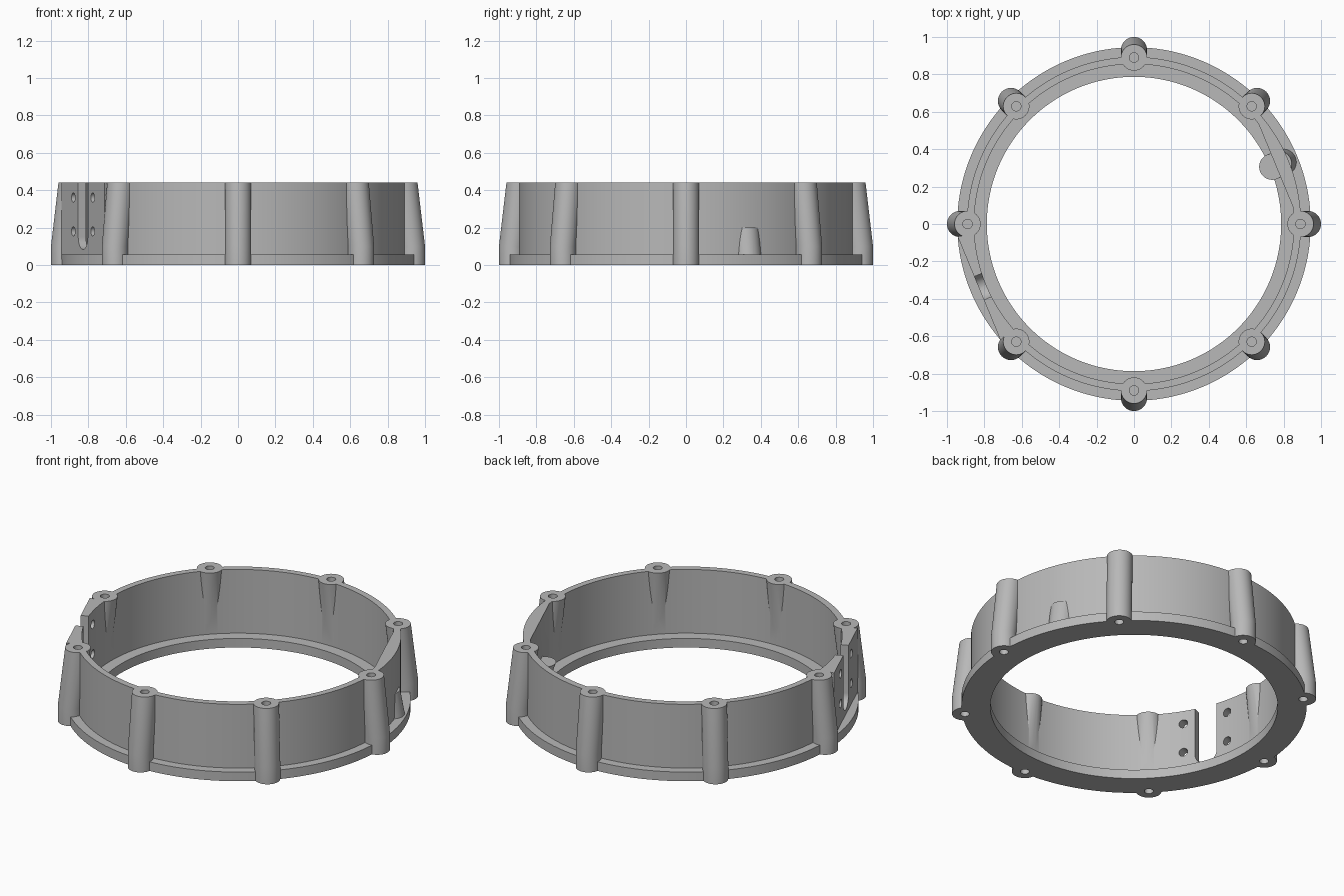
import bpy, bmesh, math
from mathutils import Matrix

if "Cube" in bpy.data.objects:
    bpy.data.objects.remove(bpy.data.objects["Cube"])

HEIGHT, FLANGE = 0.44, 0.055
WALL_IN, WALL_OUT = 0.855, 0.893

grey = bpy.data.materials.new("light grey")
grey.use_nodes = True
colour = (0.48, 0.48, 0.48, 1)
grey.diffuse_color = colour
grey.node_tree.nodes["Principled BSDF"].inputs["Base Color"].default_value = colour


def loft(name, rings, angle=0, closed=False):
    """Skin a list of point rings, turned by angle about z; cap or close the ends."""
    bm = bmesh.new()
    loops = [[bm.verts.new(p) for p in ring] for ring in rings]
    pairs = list(zip(loops, loops[1:]))
    if closed:
        pairs.append((loops[-1], loops[0]))
    else:
        bm.faces.new(loops[0])
        bm.faces.new(loops[-1])
    for a, b in pairs:
        for i in range(len(a)):
            j = (i + 1) % len(a)
            bm.faces.new((a[i], a[j], b[j], b[i]))
    bmesh.ops.recalc_face_normals(bm, faces=bm.faces)
    bm.transform(Matrix.Rotation(math.radians(angle), 4, "Z"))
    mesh = bpy.data.meshes.new(name)
    bm.to_mesh(mesh)
    bm.free()
    mesh.materials.append(grey)
    obj = bpy.data.objects.new(name, mesh)
    bpy.context.collection.objects.link(obj)
    return obj


def circle(n=40):
    return [(math.cos(math.tau * i / n), math.sin(math.tau * i / n)) for i in range(n)]


def post(name, stations, angle):
    """Stack of level circles given as (distance from centre, height, radius)."""
    return loft(name, [[(d + r * c, r * s, z) for c, s in circle()] for d, z, r in stations], angle)


def bore(s, z, r, angle):
    """Radial cutter through the wall."""
    return loft("bore", [[(d, s + r * c, z + r * k) for c, k in circle()] for d in (0.75, 1.05)], angle)


def prism(name, outline, z0, z1, angle):
    return loft(name, [[(x, y, z) for x, y in outline] for z in (z0, z1)], angle)


def arc(r, half, n=16):
    return [(r * math.cos(a), r * math.sin(a))
            for a in (half * (1 - 2 * i / n) for i in range(n + 1))]


def combine(target, tool, operation):
    mod = target.modifiers.new("combine", "BOOLEAN")
    mod.operation, mod.solver, mod.object = operation, "EXACT", tool
    bpy.context.view_layer.objects.active = target
    bpy.ops.object.modifier_apply(modifier=mod.name)
    bpy.data.objects.remove(tool)


# Flange and thin wall, revolved
profile = [(0.787, 0), (0.945, 0), (0.945, FLANGE), (WALL_OUT, FLANGE),
           (WALL_OUT, HEIGHT), (WALL_IN, HEIGHT), (WALL_IN, FLANGE), (0.787, FLANGE)]
body = loft("ring_housing", [[(r * c, r * s, z) for r, z in profile] for c, s in circle(144)],
            closed=True)

# Flat mounting panel on the outside of the wall
half = math.atan2(0.3, 0.897)
panel = prism("mounting_panel", [(0.897, -0.3), (0.897, 0.3)] + arc(0.872, half),
              0.03, HEIGHT, 202.5)
combine(body, panel, "UNION")

# Flat pad on the inside of the wall opposite
half = math.acos(0.82 / 0.87)
pad = prism("inner_pad", arc(0.87, half), 0.03, HEIGHT, 22.5)
combine(body, pad, "UNION")

# Leaning stub passing through the wall at the pad
stub = post("cable_stub", [(0.87, 0.02, 0.07), (0.835, 0.2, 0.072)], 22.5)
combine(body, stub, "UNION")
ledge = post("stub_ledge", [(0.86, 0.02, 0.07), (0.8, 0.2, 0.07)], 22.5)
combine(body, ledge, "UNION")

# Eight leaning screw bosses
for i in range(8):
    boss = post("screw_boss", [(0.93, 0, 0.07), (0.93, 0.1, 0.07), (0.89, HEIGHT, 0.07)], 45 * i)
    combine(body, boss, "UNION")

# Blind screw holes, top and bottom
for i in range(8):
    for d, z0, z1 in ((0.89, HEIGHT - 0.1, HEIGHT + 0.05), (0.93, -0.05, 0.1)):
        combine(body, post("screw_hole", [(d, z0, 0.025), (d, z1, 0.025)], 45 * i), "DIFFERENCE")

# Round-bottomed slot and four holes in the mounting panel
u = [(0.067 * math.cos(a), 0.15 + 0.067 * math.sin(a))
     for a in (math.pi * (1 + i / 16) for i in range(17))]
u += [(0.067, 0.6), (-0.067, 0.6)]
slot = loft("slot", [[(d, s, z) for s, z in u] for d in (0.75, 1.05)], 202.5)
combine(body, slot, "DIFFERENCE")
for s in (-0.135, 0.135):
    for z in (0.18, 0.36):
        combine(body, bore(s, z, 0.025, 202.5), "DIFFERENCE")

bpy.ops.object.select_all(action="DESELECT")
body.select_set(True)
bpy.context.view_layer.objects.active = body
bpy.ops.object.shade_smooth_by_angle(angle=math.radians(30))
